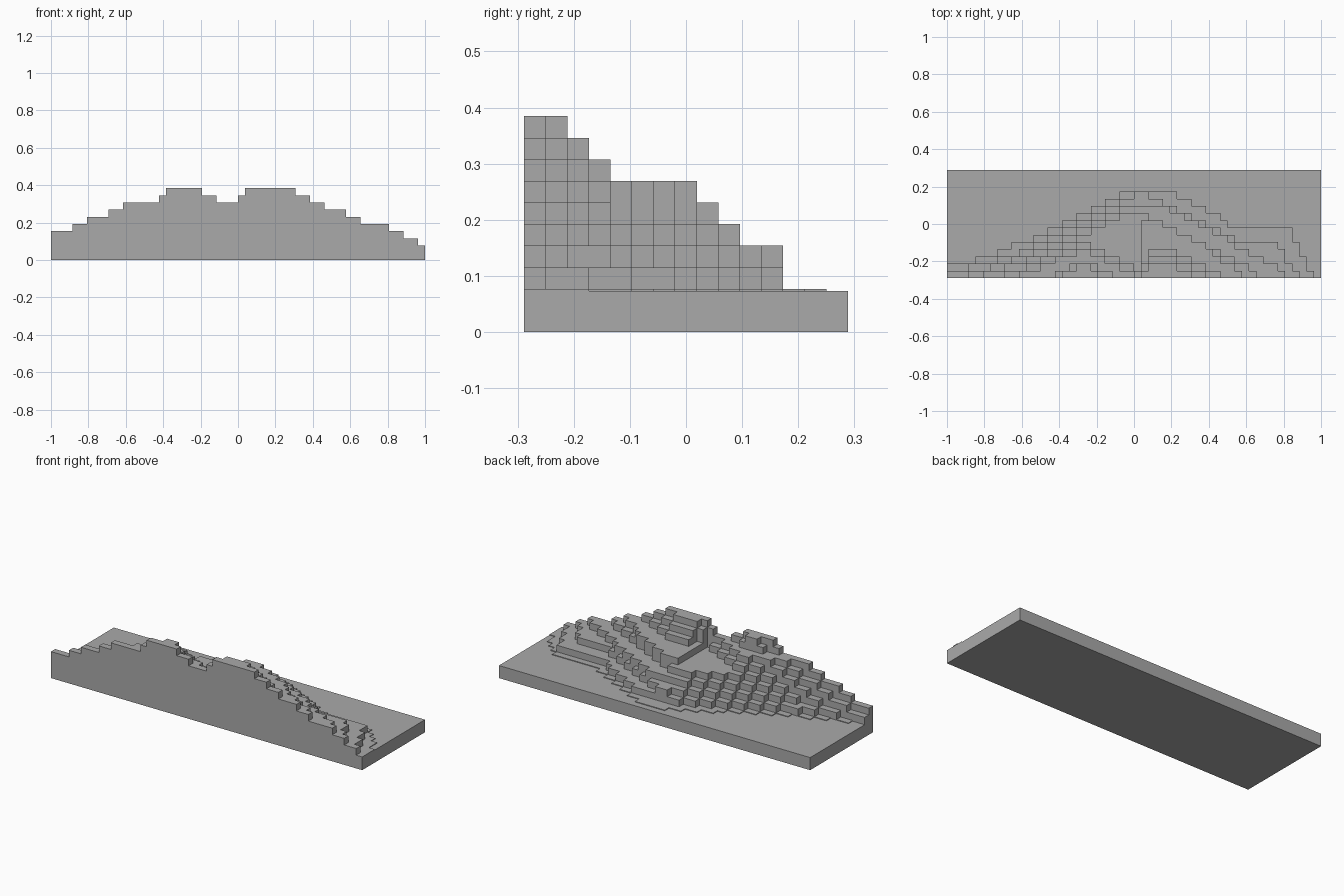
import bpy
import bmesh

cube = bpy.data.objects.get("Cube")
if cube:
    bpy.data.objects.remove(cube, do_unlink=True)

COLUMNS, ROWS = 52, 15
CELL = 2 / COLUMNS
FRONT = -ROWS * CELL / 2
BASE_TOP = 0.073

stone = bpy.data.materials.new("stone_grey")
stone.use_nodes = True
stone.diffuse_color = (0.4, 0.4, 0.4, 1)
stone.node_tree.nodes["Principled BSDF"].inputs["Base Color"].default_value = stone.diffuse_color


def hill_depth(column, start, crest_start, crest_end, end, depth):
    """Depth of one hill: curved rise, flat crest, straight fall."""
    if not start <= column <= end:
        return 0
    rise = 1
    if column < crest_start:
        rise = ((column - start) / (crest_start - start)) ** 1.4
    elif column > crest_end:
        rise = (end - column) / (end - crest_end)
    return int(1.5 + (depth - 1) * rise)


def split_runs(depths):
    """Group neighbouring columns that have some depth."""
    runs, current = [], []
    for column, depth in enumerate(depths + [0]):
        if depth:
            current.append((column, depth))
        elif current:
            runs.append(current)
            current = []
    return runs


def stepped_outline(run):
    """Front edge straight, back edge stepping from cell to cell."""
    first, last = run[0][0], run[-1][0] + 1
    points = [(last, 0)]
    previous = 0
    for column, depth in reversed(run):
        if depth != previous:
            if previous:
                points.append((column + 1, previous))
            points.append((column + 1, depth))
        previous = depth
    points += [(first, previous), (first, 0)]
    return [(c * CELL - 1, r * CELL + FRONT) for c, r in points]


def add_slab(name, depths, bottom, top):
    """Extrude the stepped outlines of one layer into a flat slab."""
    bm = bmesh.new()
    for run in split_runs(depths):
        verts = [bm.verts.new((x, y, bottom)) for x, y in stepped_outline(run)]
        face = bm.faces.new(verts)
        result = bmesh.ops.extrude_face_region(bm, geom=[face], use_keep_orig=True)
        raised = [g for g in result["geom"] if isinstance(g, bmesh.types.BMVert)]
        bmesh.ops.translate(bm, verts=raised, vec=(0, 0, top - bottom))
    bmesh.ops.recalc_face_normals(bm, faces=bm.faces)
    mesh = bpy.data.meshes.new(name)
    bm.to_mesh(mesh)
    bm.free()
    mesh.materials.append(stone)
    obj = bpy.data.objects.new(name, mesh)
    bpy.context.collection.objects.link(obj)


# Hills of each terrace, lowest first: start, crest start, crest end, end, depth
terraces = {
    "foot_terrace": [(-5, 25, 28, 54, 14), (34, 41, 47, 53, 8)],
    "outer_terrace": [(-3, 24, 31, 50, 12), (38, 41, 47, 50, 7)],
    "lower_terrace": [(0, 26, 27, 48, 12), (38, 41, 45, 48, 5)],
    "lower_slope_terrace": [(3, 24, 30, 46, 10)],
    "valley_floor_terrace": [(5, 24, 27, 42, 9)],
    "ridge_terrace": [(8, 18, 19, 26, 5), (27, 27, 30, 40, 8)],
    "saddle_terrace": [(10, 18, 18, 25, 4), (26, 28, 30, 37, 4)],
    "shoulder_terrace": [(15, 17, 19, 22, 2), (26, 28, 30, 35, 3)],
    "summit_terrace": [(16, 18, 19, 20, 2), (27, 28, 30, 33, 2)],
}

# Rectangular base slab
below = [ROWS] * COLUMNS
add_slab("base_slab", below, 0, BASE_TOP)

# Terraces, each kept inside the one underneath
bottom = BASE_TOP
for level, (name, hills) in enumerate(terraces.items(), start=2):
    depths = [min(below[c], max(hill_depth(c, *hill) for hill in hills))
              for c in range(COLUMNS)]
    top = level * CELL
    add_slab(name, depths, bottom, top)
    below, bottom = depths, top
